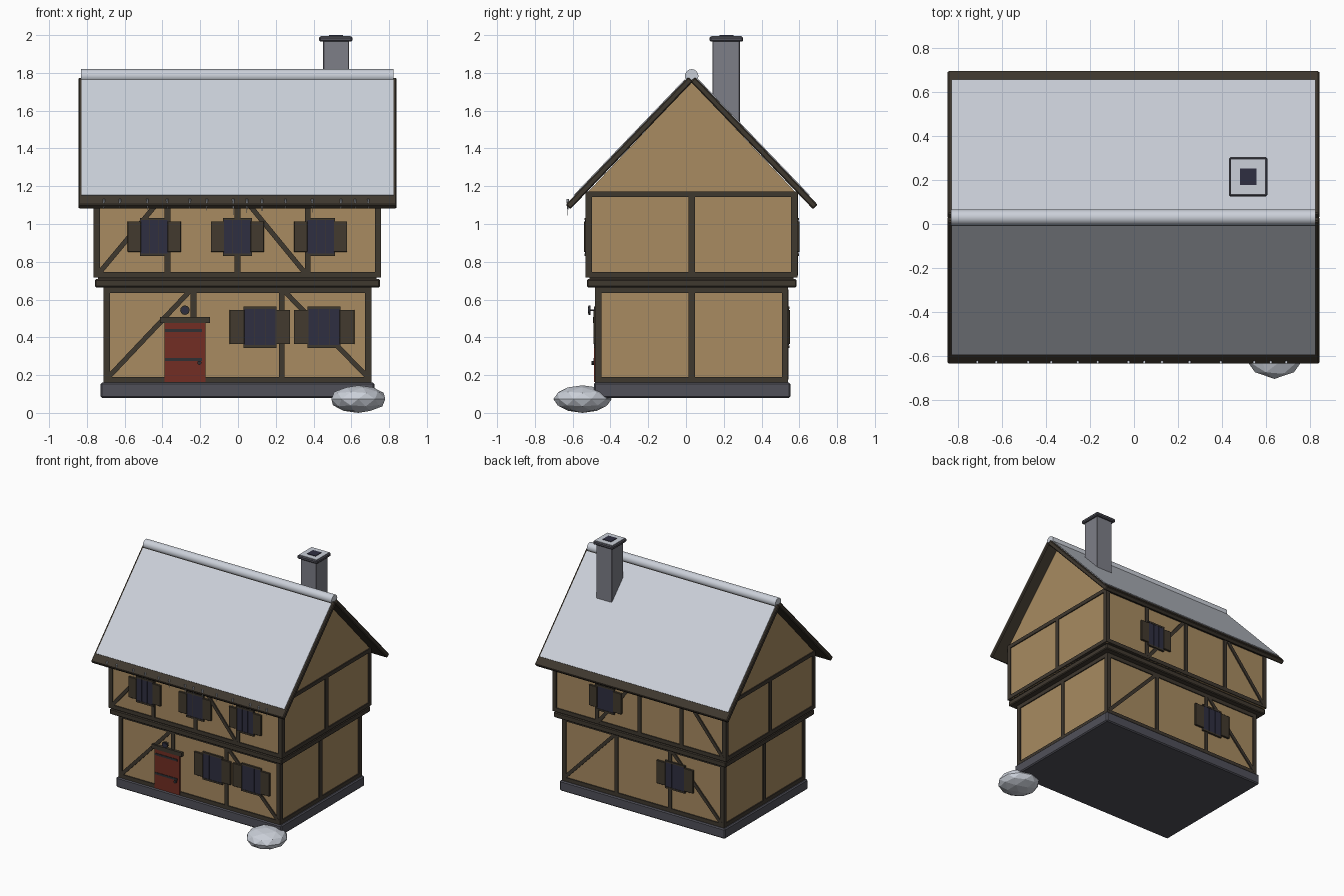
import bpy, bmesh, math, random
from mathutils import Vector

if "Cube" in bpy.data.objects:
    bpy.data.objects.remove(bpy.data.objects["Cube"])

random.seed(4)
CX, CY = -0.003, 0.03          # centre of the house plan


def mat(name, rgb):
    m = bpy.data.materials.new(name)
    lin = [(c / 255 / 12.92) if c < 10 else ((c / 255 + 0.055) / 1.055) ** 2.4 for c in rgb]
    m.diffuse_color = (*lin, 1)
    m.use_nodes = True
    m.node_tree.nodes["Principled BSDF"].inputs["Base Color"].default_value = m.diffuse_color
    return m


PLASTER = mat("plaster", (168, 139, 97))
TIMBER = mat("dark timber", (63, 56, 47))
SHUTTER = mat("shutter wood", (66, 58, 46))
GLASS = mat("window glass", (47, 47, 65))
DOOR = mat("red door", (114, 45, 35))
IRON = mat("iron", (48, 48, 52))
STONE = mat("chimney stone", (125, 126, 135))
DARKSTONE = mat("foundation stone", (80, 80, 89))
SNOW = mat("snow", (203, 208, 217))


def finish(name, bm, m):
    bmesh.ops.recalc_face_normals(bm, faces=bm.faces[:])
    me = bpy.data.meshes.new(name)
    bm.to_mesh(me)
    bm.free()
    me.materials.append(m)
    ob = bpy.data.objects.new(name, me)
    bpy.context.collection.objects.link(ob)
    return ob


def box(name, x, y, z, m, bevel=0):
    """Box from (min, max) ranges."""
    bm = bmesh.new()
    bmesh.ops.create_cube(bm, size=1)
    for v in bm.verts:
        v.co = [(r[0] + r[1]) / 2 + c * (r[1] - r[0]) for r, c in zip((x, y, z), v.co)]
    ob = finish(name, bm, m)
    if bevel:
        b = ob.modifiers.new("bevel", 'BEVEL')
        b.width, b.segments = bevel, 1
    return ob


def prism(name, yz, x0, x1, m):
    """Extrude a profile in the yz plane along x."""
    bm = bmesh.new()
    f = bm.faces.new([bm.verts.new((x0, y, z)) for y, z in yz])
    ext = bmesh.ops.extrude_face_region(bm, geom=[f])
    bmesh.ops.translate(bm, vec=(x1 - x0, 0, 0),
                        verts=[g for g in ext["geom"] if isinstance(g, bmesh.types.BMVert)])
    return finish(name, bm, m)


def wall_box(name, side, wall, x, z, d, m, bevel=0):
    """Box on the front (side -1) or back (side 1) wall, standing out by range d."""
    y = sorted((wall + side * d[0], wall + side * d[1]))
    return box(name, x, y, z, m, bevel)


def brace(name, side, wall, a, b, w=0.026):
    """Diagonal timber on the front or back wall between two xz points."""
    a, b = Vector(a), Vector(b)
    t = (b - a).normalized()
    n = Vector((-t.y, t.x)) * w / 2
    y0, y1 = wall - side * 0.01, wall + side * 0.009
    bm = bmesh.new()
    f = bm.faces.new([bm.verts.new((p.x, y0, p.y)) for p in (a + n, b + n, b - n, a - n)])
    ext = bmesh.ops.extrude_face_region(bm, geom=[f])
    bmesh.ops.translate(bm, vec=(0, y1 - y0, 0),
                        verts=[g for g in ext["geom"] if isinstance(g, bmesh.types.BMVert)])
    finish(name, bm, TIMBER)


def disc(name, loc, r, depth, m, sides=16, axis='Y'):
    rot = (math.pi / 2, 0, 0) if axis == 'Y' else (0, math.pi / 2, 0)
    bpy.ops.mesh.primitive_cylinder_add(vertices=sides, radius=r, depth=depth, location=loc, rotation=rot)
    ob = bpy.context.object
    ob.name = name
    ob.data.materials.append(m)
    bpy.ops.object.shade_smooth_by_angle()
    return ob


# Foundation
box("foundation", (-0.727, 0.722), (-0.488, 0.554), (0.08, 0.16), DARKSTONE, 0.008)


def storey(name, hx, hy, z0, z1, posts):
    """Plaster walls with a timber frame; hx, hy are half sizes of the plaster."""
    x0, x1, y0, y1 = CX - hx, CX + hx, CY - hy, CY + hy
    box(name + "_walls", (x0, x1), (y0, y1), (z0, z1), PLASTER)
    t, w = 0.008, 0.026
    for px, sx in ((x0, -1), (x1, 1)):
        for py, sy in ((y0, -1), (y1, 1)):
            box(name + "_corner_post", sorted((px + sx * t, px - sx * w)),
                sorted((py + sy * t, py - sy * w)), (z0, z1), TIMBER)
    for z in ((z0, z0 + 0.03), (z1 - 0.03, z1)):
        for px, sx in ((x0, -1), (x1, 1)):
            box(name + "_side_rail", sorted((px + sx * t, px - sx * w)), (y0, y1), z, TIMBER)
        for py, sy in ((y0, -1), (y1, 1)):
            box(name + "_rail", (x0, x1), sorted((py + sy * t, py - sy * w)), z, TIMBER)
    for px, sx in ((x0, -1), (x1, 1)):
        box(name + "_side_post", sorted((px + sx * t, px - sx * w)),
            (CY - 0.017, CY + 0.017), (z0, z1), TIMBER)
    for p in posts:
        for py, sy in ((y0, -1), (y1, 1)):
            wall_box(name + "_post", sy, py, (p - 0.015, p + 0.015), (z0, z1), (-0.01, t), TIMBER)
    return y0, y1


# Lower and upper storeys with jetty beam between
low = storey("lower", 0.701, 0.503, 0.16, 0.665, (-0.236, 0.232))
box("jetty_beam", (-0.757, 0.751), (-0.525, 0.585), (0.665, 0.708), TIMBER, 0.006)
box("jetty_core", (-0.74, 0.734), (-0.51, 0.57), (0.70, 0.73), TIMBER)
up = storey("upper", 0.753, 0.553, 0.717, 1.172, (-0.373, -0.003, 0.37))
for i, s in ((0, -1), (1, 1)):
    brace("lower_brace", s, low[i], (-0.69, 0.185), (-0.255, 0.645))
    brace("lower_brace", s, low[i], (0.69, 0.185), (0.245, 0.645))
    brace("upper_brace", s, up[i], (-0.74, 0.735), (-0.39, 1.155))
    brace("upper_brace", s, up[i], (0.36, 0.735), (0.015, 1.155))

# Gable
prism("gable", [(CY - 0.553, 1.165), (CY + 0.553, 1.165), (CY, 1.752)], CX - 0.753, CX + 0.753, PLASTER)

# Roof: a timber slab and a snow sheet on each slope, measured from the ridge line
for s, nm in ((-1, "front"), (1, "back")):
    e, r = Vector((0.667, 1.102)), Vector((0.018, 1.778))
    t = (r - e).normalized()
    n = Vector((-t.y, t.x))
    if n.y < 0:
        n = -n

    def profile(a, b, lo, hi):
        return [(CY + s * p.x, p.y) for p in (a + n * lo, b + n * lo, b + n * hi, a + n * hi)]
    slab = prism(nm + "_roof_slab", profile(e, r, -0.034, 0), -0.845, 0.84, TIMBER)
    bv = slab.modifiers.new("bevel", 'BEVEL')
    bv.width, bv.segments = 0.006, 1
    prism(nm + "_roof_snow", profile(e + t * 0.066, r - t * 0.022, -0.01, 0.005), -0.828, 0.823, SNOW)
disc("ridge_snow", (-0.003, CY, 1.784), 0.036, 1.654, SNOW, 16, 'X')

# Chimney with capped top, snow and flue
box("chimney_stack", (0.45, 0.588), (0.14, 0.285), (1.42, 1.97), STONE, 0.004)
box("chimney_cap", (0.43, 0.605), (0.125, 0.303), (1.965, 1.993), DARKSTONE, 0.007)
box("chimney_cap_snow", (0.44, 0.595), (0.135, 0.293), (1.985, 1.996), SNOW)
box("flue", (0.481, 0.555), (0.177, 0.251), (1.97, 2.0), GLASS)


def window(side, wall, cx, cz, w, h, sw, sh):
    """Glazed window of size w, h with open shutters of width sw and height sh."""
    def part(name, x, z, d, m, bevel=0):
        wall_box(name, side, wall, (cx + x[0], cx + x[1]), (cz + z[0], cz + z[1]), d, m, bevel)
    part("window_frame", (-w / 2, w / 2), (-h / 2, h / 2), (-0.01, 0.01), TIMBER)
    g, gap = w / 3 - 0.006, 0.003
    for k in (-1, 0, 1):
        c = k * (g + gap)
        part("window_pane", (c - g / 2, c + g / 2), (-h / 2 + 0.006, h / 2 - 0.006), (0, 0.013), GLASS)
    for z in (-h / 2, h / 2):
        part("window_ledge", (-w / 2, w / 2), (z - 0.008, z + 0.005), (0, 0.015), TIMBER)
    for k in (-1, 1):
        x = sorted((k * (w / 2 - 0.006), k * (w / 2 + sw - 0.006)))
        part("shutter", x, (-sh / 2, sh / 2), (0, 0.017), SHUTTER, 0.002)


for cx in (-0.443, -0.003, 0.437):
    window(-1, up[0], cx, 0.933, 0.152, 0.19, 0.071, 0.163)
window(1, up[1], 0.29, 0.933, 0.152, 0.19, 0.071, 0.163)
for cx in (0.116, 0.456):
    window(-1, low[0], cx, 0.455, 0.175, 0.205, 0.079, 0.182)
window(1, low[1], -0.285, 0.455, 0.175, 0.205, 0.079, 0.182)

# Door, straps, knob, lintel and round lamp
wall_box("door", -1, low[0], (-0.39, -0.173), (0.163, 0.478), (-0.01, 0.013), DOOR)
for z in (0.283, 0.435):
    wall_box("door_strap", -1, low[0], (-0.387, -0.19), (z - 0.008, z + 0.008), (0, 0.017), IRON)
disc("door_knob", (-0.205, low[0] - 0.018, 0.265), 0.011, 0.016, IRON, 10)
wall_box("door_lintel", -1, low[0], (-0.413, -0.148), (0.475, 0.507), (-0.01, 0.02), TIMBER)
disc("lamp_rim", (-0.281, low[0] - 0.038, 0.544), 0.025, 0.012, IRON, 12)
disc("lamp_face", (-0.281, low[0] - 0.042, 0.544), 0.018, 0.008, GLASS, 12)
box("lamp_bracket", (-0.285, -0.277), (low[0] - 0.035, low[0]), (0.54, 0.548), IRON)

# Icicles along the front eave
for x in (-0.71, -0.625, -0.48, -0.375, -0.255, -0.165, -0.025, 0.047,
          0.127, 0.252, 0.393, 0.545, 0.62, 0.69):
    h = random.uniform(0.05, 0.09)
    bpy.ops.mesh.primitive_cone_add(vertices=6, radius1=0.007, radius2=0, depth=h,
                                    location=(x, -0.626, 1.132 - h / 2), rotation=(math.pi, 0, 0))
    bpy.context.object.name = "icicle"
    bpy.context.object.data.materials.append(SNOW)

# Snow mound by the front corner
bpy.ops.mesh.primitive_ico_sphere_add(subdivisions=2, radius=1, location=(0.637, -0.548, 0.073))
mound = bpy.context.object
mound.name = "snow_mound"
mound.scale = (0.15, 0.154, 0.073)
mound.data.materials.append(SNOW)
